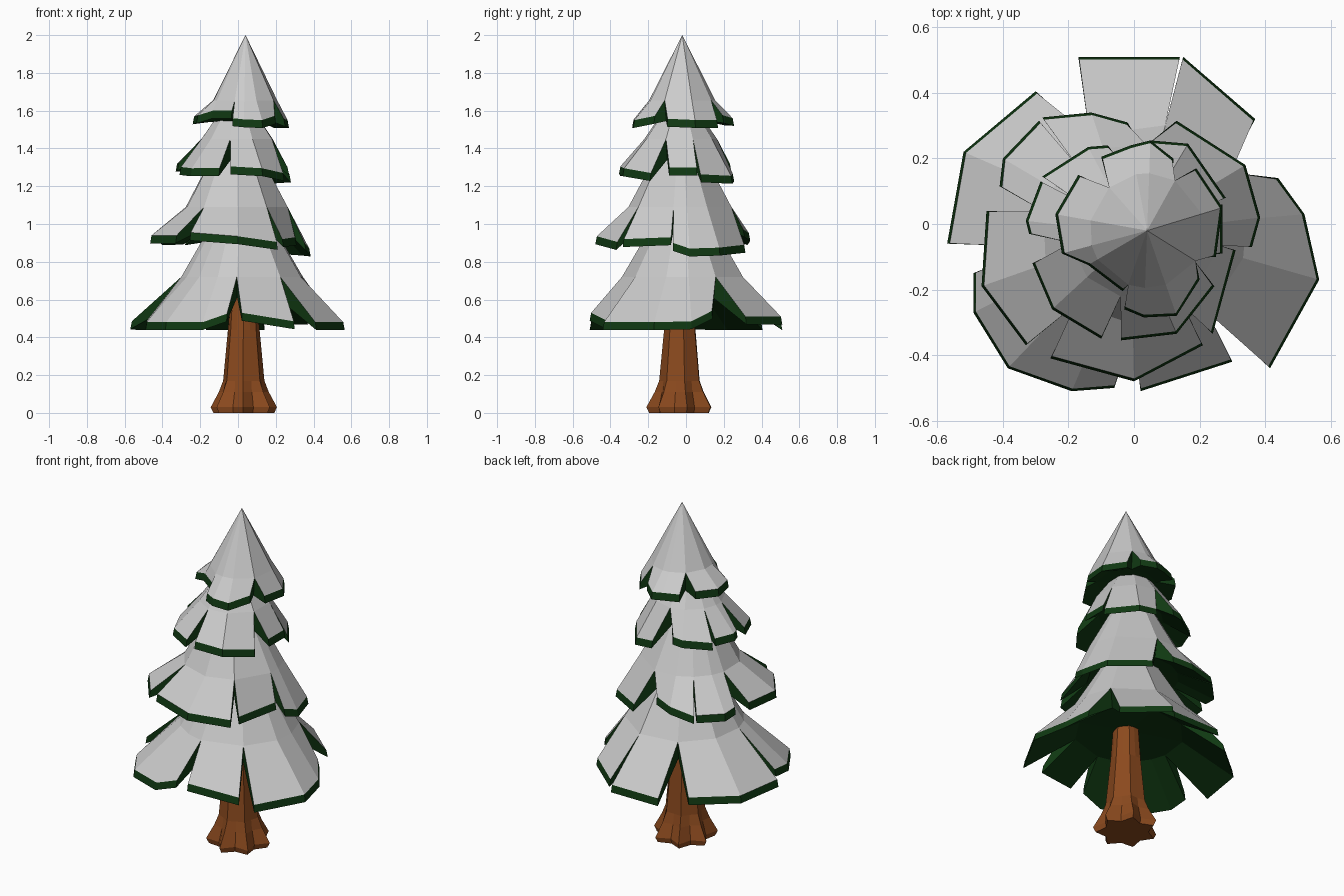
import bpy
from math import cos, sin, pi
from mathutils import Vector

if "Cube" in bpy.data.objects:
    bpy.data.objects.remove(bpy.data.objects["Cube"])


def material(name, col):
    m = bpy.data.materials.new(name)
    m.diffuse_color = (*col, 1)
    m.use_nodes = True
    m.node_tree.nodes["Principled BSDF"].inputs["Base Color"].default_value = m.diffuse_color
    return m


GREEN = material("needles_green", (0.005, 0.04, 0.006))
BROWN = material("bark_brown", (0.26, 0.068, 0.013))


def make(name, faces, mat=None):
    """Mesh from polygons given as lists of vectors; equal points are shared."""
    index, verts, polys = {}, [], []
    for f in faces:
        ids = []
        for v in f:
            k = tuple(round(c, 4) for c in v)
            if k not in index:
                index[k] = len(verts)
                verts.append(k)
            if index[k] not in ids:
                ids.append(index[k])
        if len(ids) > 2:
            polys.append(ids)
    me = bpy.data.meshes.new(name)
    me.from_pydata(verts, [], polys)
    if mat:
        me.materials.append(mat)
    bpy.context.collection.objects.link(bpy.data.objects.new(name, me))


def strips(cols):
    """Quads between neighbouring columns of points (top to bottom)."""
    return [[a[j], a[j + 1], b[j + 1], b[j]]
            for a, b in zip(cols, cols[1:]) for j in range(len(a) - 1)]


def tier(n, centre, top, mid, flaps):
    """Snow cone ending in separate flaps, with green rims and underside.
    top, mid = (radius, z); flap = (rim z or z per point, rim outline ccw)."""
    c = Vector(centre)
    snow, green = [], []

    def at(d, r, z):
        return Vector((c.x + d.x * r, c.y + d.y * r, z))

    def notch(p, q):
        return ((Vector(p) - c).normalized() + (Vector(q) - c).normalized()).normalized()

    for k, (z, pts) in enumerate(flaps):
        prev, nxt = flaps[k - 1][1], flaps[(k + 1) % len(flaps)][1]
        rmax = max((Vector(p) - c).length for p in pts)
        upper, lower = [], []
        for i, p in enumerate(pts):
            v = Vector(p) - c
            r, d = v.length, v.normalized()
            zr = z[i] if isinstance(z, tuple) else z + 0.4 * (rmax - r)
            e = d
            if i == 0:
                e = notch(prev[-1], p)
            elif i == len(pts) - 1:
                e = notch(p, nxt[0])
            rim = at(d, r - 0.008, zr)
            upper.append([at(e, *top), at(e, *mid), rim])
            lower.append([rim, at(d, r, zr - 0.042),
                          at(e, mid[0] * 0.92, mid[1] - 0.11),
                          Vector((c.x, c.y, mid[1] - 0.09))])
        snow += strips(upper)
        green += strips(lower)
        # side walls of the flap
        u, l = upper[0], lower[0]
        green.append([u[2], u[1], l[2], l[1]])
        u, l = upper[-1], lower[-1]
        green.append([u[1], u[2], l[1], l[2]])
    make(f"snow_tier_{n}", snow)
    make(f"branch_tier_{n}", green, GREEN)


# Four tiers, bottom to top
tier(1, (0.02, -0.015), (0.15, 1.02), (0.325, 0.72), [
    ((.48, .48, .485, .54), [(.415, -.44), (.565, -.17), (.52, .03), (.44, .14)]),
    ((.51, .51), [(.37, .32), (.15, .51)]),
    ((.48, .48), [(.14, .51), (-.17, .51)]),
    ((.48, .48, .485), [(-.30, .405), (-.52, .22), (-.57, -.06)]),
    ((.49, .48, .48, .48, .525),
     [(-.49, -.15), (-.49, -.27), (-.385, -.44), (-.19, -.51), (-.06, -.50)]),
    ((.53, .485), [(.02, -.51), (.30, -.42)])])
tier(2, (-0.01, -0.03), (0.13, 1.36), (0.275, 1.09), [
    ((.92, .93), [(.24, -.335), (.31, -.08)]),
    ((.90, .87, .875, .89), [(.36, -.07), (.385, .02), (.34, .18), (.13, .315)]),
    (0.93, [(-.02, .31), (-.13, .34), (-.28, .325)]),
    (0.93, [(-.29, .315), (-.40, .20), (-.41, .115)]),
    ((.95, .94, .94), [(-.45, .04), (-.465, -.19), (-.33, -.37)]),
    ((.955, .935, .905), [(-.255, -.41), (0, -.48), (.21, -.37)])])
tier(3, (0, -0.03), (0.09, 1.6), (0.195, 1.45), [
    ((1.3, 1.3), [(.27, -.09), (.27, .06)]),
    (1.255, [(.28, .08), (.165, .245), (.05, .255)]),
    (1.3, [(-.08, .24), (-.14, .235), (-.28, .145)]),
    (1.32, [(-.285, .13), (-.33, .01), (-.32, -.03)]),
    (1.295, [(-.31, -.12), (-.25, -.26), (-.10, -.35)]),
    ((1.305, 1.295, 1.27), [(-.04, -.355), (.13, -.335), (.245, -.19)])])
tier(4, (0.04, -0.02), (0, 2.0), (0.175, 1.655), [
    (1.55, [(.25, -.10), (.27, .05), (.19, .17)]),
    (1.56, [(.12, .20), (.05, .255), (-.01, .24), (-.10, .205)]),
    ((1.58, 1.57, 1.575, 1.6, 1.6),
     [(-.17, .15), (-.24, .03), (-.22, -.09), (-.14, -.125), (-.035, -.205)]),
    (1.55, [(-.03, -.26), (.03, -.285), (.13, -.28), (.20, -.17)])])

# Trunk with flared roots: (z, ridge radius, groove radius)
N = 14
RINGS = [(0.66, .070, .066), (0.44, .086, .080), (0.17, .112, .098),
         (0.11, .136, .106), (0.03, .180, .125), (0.0, .165, .12)]
cols = []
for i in range(N + 1):
    a = 2 * pi * (i % N) / N + 0.2
    cols.append([Vector((.03 + cos(a) * (g if i % 2 else r),
                         -.03 + sin(a) * (g if i % 2 else r), z))
                 for z, r, g in RINGS])
faces = strips(cols)
faces.append([col[0] for col in cols[:N]])
faces.append([col[-1] for col in reversed(cols[:N])])
make("trunk", faces, BROWN)
